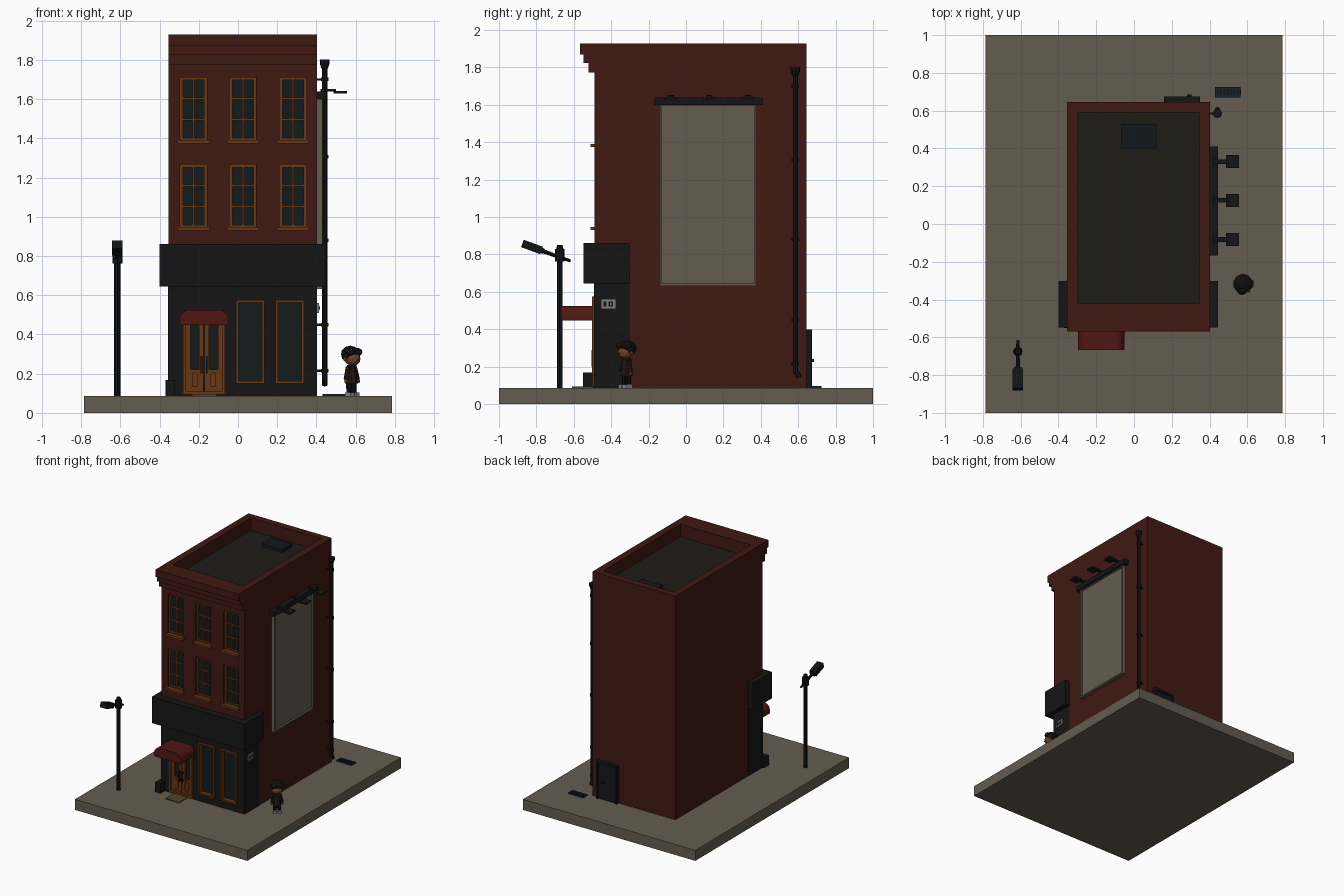
import bpy, bmesh, math
from mathutils import Vector, Matrix

if "Cube" in bpy.data.objects:
    bpy.data.objects.remove(bpy.data.objects["Cube"])

# colours as seen, converted to linear below
COL = dict(brick=(.245, .093, .068), concrete=(.385, .353, .305), black=(.08, .08, .08),
           wood=(.40, .21, .075), glass=(.075, .10, .10), red=(.31, .085, .07), roof=(.11, .105, .085),
           metal=(.065, .075, .08), navy=(.07, .085, .105), plate=(.5, .5, .48), skin=(.42, .26, .17),
           hair=(.065, .06, .055), coat=(.13, .09, .06), shoe=(.55, .55, .55), mat=(.33, .25, .13),
           vent=(.07, .14, .17))
MATS = {}
for n, c in COL.items():
    MATS[n] = bpy.data.materials.new(n)
    MATS[n].diffuse_color = (*[1.05 * ((v + .055) / 1.055) ** 2.4 for v in c], 1)


def finish(name, bm, col, smooth=False):
    bmesh.ops.recalc_face_normals(bm, faces=bm.faces)
    me = bpy.data.meshes.new(name)
    bm.to_mesh(me)
    bm.free()
    ob = bpy.data.objects.new(name, me)
    bpy.context.collection.objects.link(ob)
    me.materials.append(MATS[col])
    if smooth:
        bpy.context.view_layer.objects.active = ob
        ob.select_set(True)
        bpy.ops.object.shade_smooth_by_angle(angle=math.radians(50))
        ob.select_set(False)
    return ob


def boxes(name, col, *bs):
    """Each box is x0, x1, y0, y1, z0, z1."""
    bm = bmesh.new()
    for x0, x1, y0, y1, z0, z1 in bs:
        m = Matrix.Translation(((x0 + x1) / 2, (y0 + y1) / 2, (z0 + z1) / 2))
        bmesh.ops.create_cube(bm, size=1, matrix=m @ Matrix.Diagonal((x1 - x0, y1 - y0, z1 - z0, 1)))
    return finish(name, bm, col)


def prism(name, col, pts, a, b, axis, smooth=False):
    """Extrude a profile along x (points y,z) or y (points x,z)."""
    bm = bmesh.new()
    vs = [bm.verts.new((a, p, q) if axis == 'x' else (p, a, q)) for p, q in pts]
    f = bm.faces.new(vs)
    r = bmesh.ops.extrude_face_region(bm, geom=[f])
    d = (b - a, 0, 0) if axis == 'x' else (0, b - a, 0)
    bmesh.ops.translate(bm, vec=d, verts=[v for v in r['geom'] if isinstance(v, bmesh.types.BMVert)])
    return finish(name, bm, col, smooth)


def rods(name, col, *rs, sides=8):
    """Each rod is start, end, radius, end radius."""
    bm = bmesh.new()
    for p, q, r0, r1 in rs:
        p, q = Vector(p), Vector(q)
        m = Matrix.Translation((p + q) / 2) @ (q - p).to_track_quat('Z', 'Y').to_matrix().to_4x4()
        bmesh.ops.create_cone(bm, cap_ends=True, segments=sides, radius1=r0, radius2=r1,
                              depth=(q - p).length, matrix=m)
    return finish(name, bm, col)


def balls(name, col, *bs):
    bm = bmesh.new()
    for c, s in bs:
        bmesh.ops.create_icosphere(bm, subdivisions=2, radius=1,
                                   matrix=Matrix.Translation(c) @ Matrix.Diagonal((*s, 1)))
    return finish(name, bm, col)


def cut(ob, bs):
    c = boxes('cutter', 'brick', *bs)
    c.hide_render = True
    m = ob.modifiers.new('cut', 'BOOLEAN')
    m.operation, m.solver, m.object = 'DIFFERENCE', 'EXACT', c
    bpy.context.view_layer.objects.active = ob
    bpy.ops.object.modifier_apply(modifier=m.name)
    bpy.data.objects.remove(c)


def frame(x0, x1, z0, z1, w, y0, y1):
    return [(x0, x0 + w, y0, y1, z0, z1), (x1 - w, x1, y0, y1, z0, z1),
            (x0 + w, x1 - w, y0, y1, z0, z0 + w), (x0 + w, x1 - w, y0, y1, z1 - w, z1)]


# pavement slab
boxes('pavement', 'concrete', (-.785, .785, -1, 1, 0, .087))

# brick building with stepped cornice, sunken roof and window openings
body = prism('brick_building', 'brick',
             [(-.3, .08), (.645, .08), (.645, 1.928), (-.568, 1.928), (-.568, 1.87), (-.548, 1.87), (-.548, 1.825),
              (-.522, 1.825), (-.522, 1.774), (-.49, 1.774), (-.49, .7), (-.3, .7)], -.355, .402, 'x')
wins = [(cx - .068, cx + .068, z, z + .322) for cx in (-.227, .025, .28) for z in (.944, 1.388)]
cut(body, [(x0, x1, -.6, -.45, z0, z1) for x0, x1, z0, z1 in wins] + [(-.296, .344, -.42, .59, 1.82, 2.1)])
boxes('roof_deck', 'roof', (-.297, .345, -.421, .591, 1.81, 1.825))
boxes('roof_hatch', 'navy', (-.065, .12, .4, .53, 1.82, 1.85))

# upper windows
for i, (x0, x1, z0, z1) in enumerate(wins):
    cx, h = (x0 + x1) / 2, (z1 - z0) / 3
    bars = [(cx - .005, cx + .005, -.472, -.452, z0, z1)]
    bars += [(x0, x1, -.473, -.452, z0 + k * h - .005, z0 + k * h + .005) for k in (1, 2)]
    boxes(f'window_frame_{i}', 'wood', *frame(x0, x1, z0, z1, .014, -.478, -.45), *bars,
          (x0 - .013, x1 + .013, -.51, -.47, z0 - .014, z0 + .004))
    boxes(f'window_glass_{i}', 'glass', (x0, x1, -.46, -.448, z0, z1))

# black shopfront with openings, wrapping the corner
shop = boxes('shopfront', 'black', (-.357, .404, -.492, -.3, .08, .71))
shop_wins = [(-.01, .135, .15, .575), (.19, .337, .15, .575)]
door = (-.28, -.066, .095, .515)
cut(shop, [(x0, x1, -.6, -.455, z0, z1) for x0, x1, z0, z1 in shop_wins + [door]])
boxes('shop_sign_box', 'black', (-.4, .445, -.548, -.302, .645, .862))
for i, (x0, x1, z0, z1) in enumerate(shop_wins):
    boxes(f'shop_window_frame_{i}', 'wood', *frame(x0, x1, z0, z1, .013, -.503, -.455))
    boxes(f'shop_window_glass_{i}', 'glass', (x0, x1, -.468, -.452, z0, z1))
boxes('corner_block', 'black', (-.37, -.32, -.55, -.48, .085, .168))

# double door
x0, x1, z0, z1 = door
cx = (x0 + x1) / 2
boxes('door_frame', 'wood', *frame(x0, x1, z0, z1, .014, -.5, -.455))
boxes('door_glass', 'glass', (x0, x1, -.466, -.452, z0, z1))
for side, s in (('left', -1), ('right', 1)):
    a, b = sorted((cx + s * .002, cx + s * .094))
    boxes(f'door_leaf_{side}', 'wood', *frame(a, b, .1, .5, .024, -.482, -.46),
          (a + .02, b - .02, -.476, -.46, .12, .22), (a + .032, b - .032, -.484, -.47, .135, .205))
    hx = cx + s * .013
    boxes(f'door_handle_{side}', 'metal', (hx - .004, hx + .004, -.505, -.497, .2, .29),
          (hx - .004, hx + .004, -.5, -.48, .21, .22), (hx - .004, hx + .004, -.5, -.48, .27, .28))
boxes('doormat', 'mat', (-.235, -.11, -.61, -.495, .085, .094))

# barrel awning
arc = [(math.cos(math.radians(t)) * .05, math.sin(math.radians(t)) * .05) for t in range(0, 91, 15)]
prism('door_awning', 'red', [(-.296, .447), (-.05, .447)] + [(-.1 + c, .475 + s) for c, s in arc]
      + [(-.246 - c, .475 + s) for c, s in reversed(arc)], -.668, -.488, 'y', True)

# small plate on the side wall
boxes('wall_plate', 'plate', (.4, .412, -.452, -.378, .51, .56))
boxes('wall_plate_details', 'black', (.41, .415, -.442, -.425, .522, .548), (.41, .415, -.415, -.39, .522, .548))
boxes('wall_plate_dial', 'plate', (.412, .417, -.407, -.398, .53, .54))

# side display board with light bar and three lamps
boxes('display_board', 'concrete', (.4, .415, -.14, .375, .632, 1.605),
      (.4, .43, -.14, -.128, .632, 1.605), (.4, .43, .363, .375, .632, 1.605),
      (.4, .43, -.128, .363, .632, .644), (.4, .43, -.128, .363, 1.593, 1.605))
boxes('light_bar', 'black', (.4, .445, -.168, .41, 1.598, 1.638))
for i, y in enumerate((-.082, .125, .33)):
    boxes(f'board_lamp_{i}', 'black', (.42, .5, y - .012, y + .012, 1.638, 1.65),
          (.487, .556, y - .034, y + .034, 1.628, 1.641), (.42, .44, y - .018, y + .018, 1.635, 1.652))

# drainpipe
px, py = .442, .585
rods('drainpipe', 'metal', ((px, py, .17), (px, py, 1.79), .014, .014),
     ((px, py, .18), (px, py + .022, .142), .014, .014),
     ((px, py, 1.755), (px, py, 1.78), .016, .025), ((px, py, 1.78), (px, py, 1.802), .025, .025),
     *[((px, py, z - .009), (px, py, z + .009), .02, .02) for z in (.215, .45, .88, 1.305, 1.7)])
boxes('pipe_brackets', 'metal', *[(.4, px, py - .006, py + .006, z - .006, z + .006)
                                  for z in (.215, .45, .88, 1.305, 1.7)])

# back door and ground grate
boxes('back_door', 'navy', (.175, .335, .64, .662, .085, .385))
boxes('back_door_frame', 'black', (.16, .177, .64, .674, .085, .4), (.333, .35, .64, .674, .085, .4),
      (.16, .35, .64, .674, .382, .4))
boxes('back_door_handle', 'metal', (.28, .305, .66, .685, .225, .24))
boxes('ground_grate', 'vent', (.43, .565, .67, .682, .085, .097), (.43, .565, .713, .725, .085, .097),
      *[(.43 + k * .0181, .4385 + k * .0181, .68, .715, .085, .097) for k in range(8)])
boxes('grate_pit', 'black', (.432, .563, .672, .723, .084, .09))

# street lamp with tilted head
lx, ly = -.615, -.675
rods('street_lamp_post', 'metal', ((lx, ly, .08), (lx, ly, .84), .016, .016),
     ((lx, ly, .762), (lx, ly, .828), .026, .026), ((lx, ly, .828), (lx, ly, .85), .02, .014),
     ((lx, ly - .12, .828), (lx, ly + .058, .765), .012, .008))
head = boxes('street_lamp_head', 'metal', (-.027, .027, -.055, .055, -.021, .021), (-.02, .02, .05, .066, -.015, .015))
head.location = (lx, -.823, .84)
head.rotation_euler.x = math.radians(-20)

# small standing figure, turned towards the corner
fig = [
    balls('figure_hair', 'hair', ((0, .006, .299), (.052, .048, .044)), ((-.022, -.02, .312), (.03, .027, .022)),
          ((.022, -.018, .31), (.03, .027, .022))),
    balls('figure_head', 'skin', ((0, -.01, .276), (.041, .041, .038)), ((0, -.05, .27), (.006, .006, .006)),
          *[((s * .043, 0, .273), (.007, .009, .011)) for s in (-1, 1)]),
    rods('figure_coat', 'coat', ((0, 0, .15), (0, 0, .244), .034, .022),
         *[((s * .022, 0, .234), (s * .038, -.004, .17), .012, .013) for s in (-1, 1)]),
    balls('figure_hands', 'skin', *[((s * .04, -.006, .162), (.01, .01, .011)) for s in (-1, 1)]),
    rods('figure_legs', 'hair', *[((s * .016, 0, .1), (s * .015, 0, .16), .013, .016) for s in (-1, 1)]),
    boxes('figure_shoes', 'shoe', *[(s * .017 - .013, s * .017 + .013, -.03, .016, .086, .104) for s in (-1, 1)])]
for ob in fig:
    ob.location = (.578, -.318, 0)
    ob.rotation_euler.z = math.radians(40)

for m in bpy.data.materials:
    if m.users and not m.is_grease_pencil:
        m.use_nodes = True
        m.node_tree.nodes["Principled BSDF"].inputs["Base Color"].default_value = m.diffuse_color
